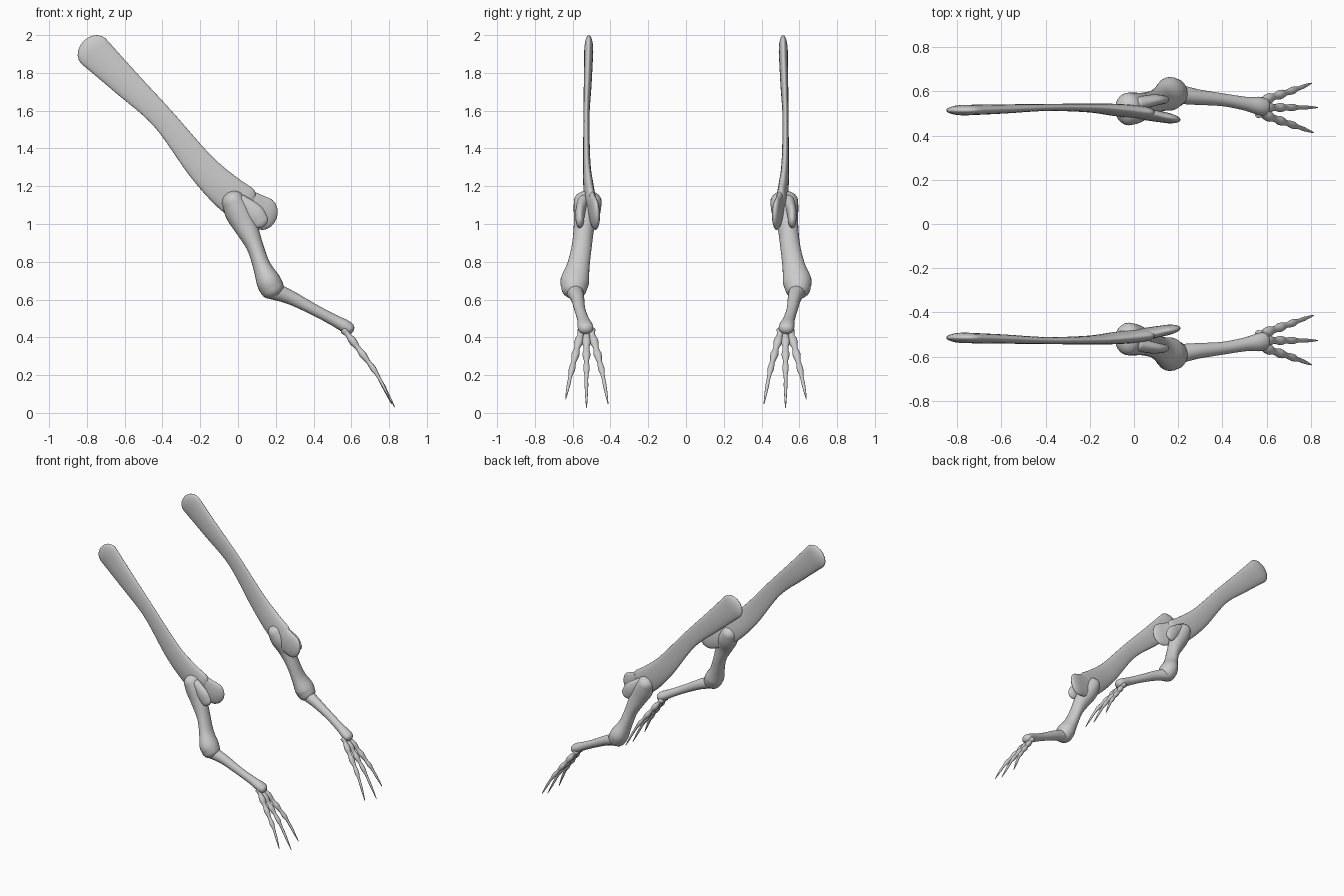
import bpy, bmesh
from math import sin, cos, pi
from mathutils import Vector

if "Cube" in bpy.data.objects:
    bpy.data.objects.remove(bpy.data.objects["Cube"])

SEG = 24


def spline(pts, i, t):
    # Catmull-Rom interpolation over any-length tuples
    n = len(pts) - 1
    p0, p1, p2, p3 = (pts[max(0, min(n, k))] for k in (i - 1, i, i + 1, i + 2))
    return [0.5 * (2 * b + (c - a) * t + (2 * a - 5 * b + 4 * c - d) * t * t
                   + (3 * b - a - 3 * c + d) * t ** 3)
            for a, b, c, d in zip(p0, p1, p2, p3)]


def finish(bm, name):
    bmesh.ops.recalc_face_normals(bm, faces=bm.faces[:])
    for f in bm.faces:
        f.smooth = True
    me = bpy.data.meshes.new(name)
    bm.to_mesh(me)
    bm.free()
    ob = bpy.data.objects.new(name, me)
    bpy.context.collection.objects.link(ob)
    m = ob.modifiers.new("other_side", 'MIRROR')
    m.use_axis = (False, True, False)
    m.use_mirror_merge = False
    return ob


def loft(name, secs, cap0, cap1, steps=6):
    """Sections: x, y, z, half width in the side plane, half width across (y)."""
    rows = [spline(secs, i, s / steps) for i in range(len(secs) - 1) for s in range(steps)]
    rows.append(list(secs[-1]))
    cs = [Vector(r[:3]) for r in rows]
    tang = [(cs[min(i + 1, len(cs) - 1)] - cs[max(i - 1, 0)]).normalized() for i in range(len(cs))]
    rings = [(c, t, r[3], r[4]) for c, t, r in zip(cs, tang, rows)]
    # rounded ends
    angs = [k * pi / 10 for k in range(1, 5)] + [pi / 2 - 0.04]
    c, t, a, b = rings[0]
    start = [(c - t * cap0 * sin(g), t, a * cos(g), b * cos(g)) for g in reversed(angs)]
    c, t, a, b = rings[-1]
    end = [(c + t * cap1 * sin(g), t, a * cos(g), b * cos(g)) for g in angs]
    bm = bmesh.new()
    loops = []
    for c, t, a, b in start + rings + end:
        n = Vector((0, 1, 0)).cross(t).normalized()
        s = t.cross(n).normalized()
        loops.append([bm.verts.new(c + n * a * cos(2 * pi * k / SEG) + s * b * sin(2 * pi * k / SEG))
                      for k in range(SEG)])
    for p, q in zip(loops, loops[1:]):
        for k in range(SEG):
            j = (k + 1) % SEG
            bm.faces.new((p[k], p[j], q[j], q[k]))
    bm.faces.new(loops[0])
    bm.faces.new(loops[-1])
    return finish(bm, name)


# Long flat shoulder blade, flaring at both ends
loft("shoulder_blade", [
    (-.765, .515, 1.915, .093, .024), (-.60, .52, 1.755, .077, .021),
    (-.40, .527, 1.56, .062, .016), (-.20, .525, 1.31, .078, .020),
    (-.07, .515, 1.18, .092, .028), (.02, .505, 1.11, .098, .030)], .075, .06)

# Rounded plate below the blade, on the inner side
loft("shoulder_plate", [
    (.00, .505, 1.12, .085, .026), (.08, .492, 1.075, .09, .026),
    (.135, .482, 1.055, .088, .024)], .04, .075)

# Upper arm bone with swollen head and elbow
loft("upper_arm", [
    (-.025, .52, 1.12, .062, .074), (.005, .525, 1.06, .073, .07),
    (.045, .54, .98, .062, .055), (.09, .552, .88, .045, .053),
    (.125, .57, .78, .047, .06), (.16, .588, .70, .064, .076),
    (.18, .592, .66, .064, .068)], .055, .055)

# Knob on the outer front edge of the upper arm
loft("arm_crest", [
    (.02, .545, 1.12, .035, .03), (.085, .56, 1.06, .05, .026),
    (.115, .562, 1.02, .045, .022)], .03, .04)

# Forearm
loft("forearm", [
    (.19, .59, .645, .046, .046), (.28, .575, .61, .037, .036),
    (.40, .562, .548, .030, .029), (.50, .545, .495, .030, .031),
    (.56, .535, .463, .034, .040), (.585, .53, .448, .033, .040)], .03, .03)

# Three jointed, clawed fingers
for name, y0, tip in (("inner_finger", .503, (.812, .413, .05)),
                      ("middle_finger", .527, (.83, .527, .03)),
                      ("outer_finger", .552, (.803, .637, .075))):
    path = [(.565, y0, .435), (.645, y0 + (tip[1] - y0) * .33, .33),
            (.735, y0 + (tip[1] - y0) * .68, .205), tip]
    secs = []
    for k in range(19):
        u = k / 18 * 3
        i = min(int(u), 2)
        p = spline(path, i, u - i)
        f = k / 18
        bump = 1 + .22 * cos(2 * pi * f * 5) * (1 if f < .75 else 0)
        r = (.018 * (1 - f ** 2.2) + .002) * bump
        secs.append((*p, r * .9, r))
    loft(name, secs, .012, .004, 2)
